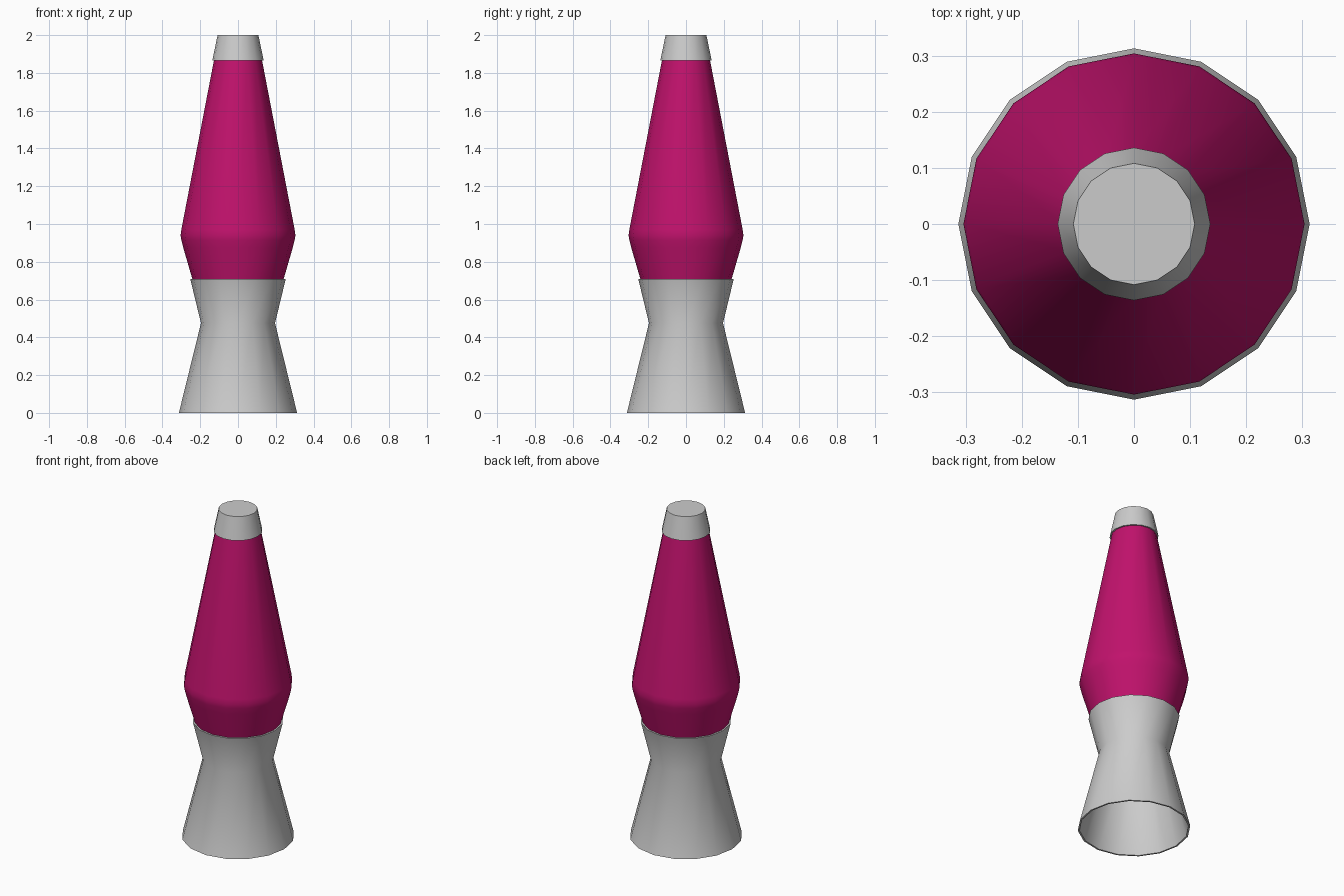
import bpy, bmesh, math

if "Cube" in bpy.data.objects:
    bpy.data.objects.remove(bpy.data.objects["Cube"])

SIDES = 16


def lathe(name, profile, closed=False, cap_start=False, cap_end=False, color=None):
    """Revolve (radius, height) points around z; faces wind outward going up."""
    bm = bmesh.new()
    rings = []
    for r, z in profile:
        rings.append([bm.verts.new((r * math.cos(2 * math.pi * i / SIDES),
                                    r * math.sin(2 * math.pi * i / SIDES), z))
                      for i in range(SIDES)])
    pairs = list(zip(rings, rings[1:]))
    if closed:
        pairs.append((rings[-1], rings[0]))
    for a, b in pairs:
        for i in range(SIDES):
            j = (i + 1) % SIDES
            bm.faces.new((a[i], a[j], b[j], b[i]))
    if cap_start:
        bm.faces.new(rings[0][::-1])
    if cap_end:
        bm.faces.new(rings[-1])
    mesh = bpy.data.meshes.new(name)
    bm.to_mesh(mesh)
    bm.free()
    obj = bpy.data.objects.new(name, mesh)
    bpy.context.collection.objects.link(obj)
    if color:
        mat = bpy.data.materials.new(name + "_color")
        mat.diffuse_color = color
        mat.use_nodes = True
        mat.node_tree.nodes["Principled BSDF"].inputs["Base Color"].default_value = mat.diffuse_color
        mesh.materials.append(mat)
    bpy.ops.object.select_all(action='DESELECT')
    obj.select_set(True)
    bpy.context.view_layer.objects.active = obj
    bpy.ops.object.shade_smooth_by_angle(angle=math.radians(35))
    return obj


# Hourglass base: thin open shell, outer wall up then inner wall down
lathe("base", [(0.313, 0.0), (0.196, 0.475), (0.253, 0.71),
               (0.243, 0.71), (0.186, 0.475), (0.303, 0.0)], closed=True)

# Coloured vessel, seated in the base and tapering into the cap
lathe("vessel", [(0.184, 0.48), (0.242, 0.71), (0.290, 0.875), (0.300, 0.915),
                 (0.304, 0.94), (0.300, 0.97), (0.127, 1.868), (0.108, 1.965)],
      cap_start=True, cap_end=True, color=(0.53, 0.006, 0.15, 1))

# Top cap: closed on top, open underneath with a thin lip
lathe("cap", [(0.127, 1.866), (0.136, 1.866), (0.108, 2.0)], cap_end=True)
